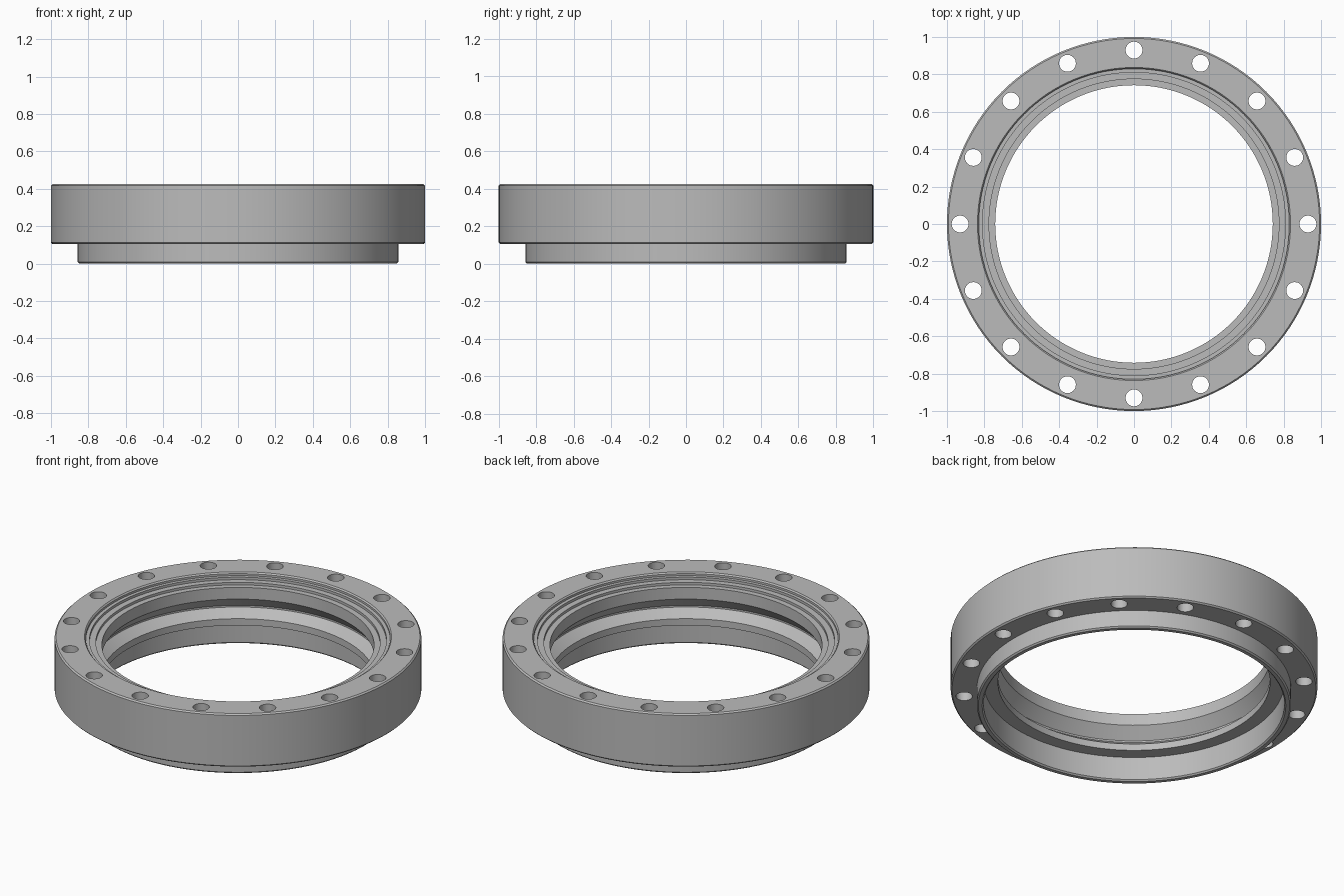
import bpy, bmesh, math
from mathutils import Matrix, Vector

default = bpy.data.objects.get("Cube")
if default:
    bpy.data.objects.remove(default, do_unlink=True)

SEGMENTS = 128
HOLES = 16
TOP = 0.425
FLANGE_BOTTOM = 0.105
EDGE = 0.008

# Single machined metal colour
metal = bpy.data.materials.new("grey metal")
metal.use_nodes = True
colour = (0.5, 0.5, 0.5, 1)
metal.diffuse_color = colour
metal.node_tree.nodes["Principled BSDF"].inputs["Base Color"].default_value = colour


def make_object(name, bm):
    bmesh.ops.recalc_face_normals(bm, faces=bm.faces)
    mesh = bpy.data.meshes.new(name)
    bm.to_mesh(mesh)
    bm.free()
    mesh.materials.append(metal)
    obj = bpy.data.objects.new(name, mesh)
    bpy.context.collection.objects.link(obj)
    return obj


def lathe(name, profile):
    """Revolve a closed (radius, height) profile about the z axis."""
    bm = bmesh.new()
    rings = []
    for i in range(SEGMENTS):
        turn = Matrix.Rotation(2 * math.pi * i / SEGMENTS, 3, "Z")
        rings.append([bm.verts.new(turn @ Vector((r, 0, z))) for r, z in profile])
    count = len(profile)
    for i, ring in enumerate(rings):
        following = rings[(i + 1) % SEGMENTS]
        for j in range(count):
            k = (j + 1) % count
            bm.faces.new((ring[j], following[j], following[k], ring[k]))
    return make_object(name, bm)


# Flange outside, then the bore from top to bottom
profile = [
    # spigot and flange
    (0.857 - EDGE, 0), (0.857, EDGE), (0.857, FLANGE_BOTTOM),
    (1 - EDGE, FLANGE_BOTTOM), (1, FLANGE_BOTTOM + EDGE),
    (1, TOP - EDGE), (1 - EDGE, TOP),
    # stepped mouth
    (0.837, TOP), (0.83, TOP - EDGE), (0.83, 0.405), (0.81, 0.405),
    (0.81, 0.39), (0.775, 0.39), (0.775, 0.375), (0.742, 0.375),
    # tapered groove between the two lips
    (0.742, 0.305), (0.80, 0.24), (0.80, 0.23), (0.742, 0.187),
    # lower lip and bottom recess
    (0.742, 0.147), (0.82, 0.147), (0.82, EDGE), (0.82 + EDGE, 0),
]
ring = lathe("flange_ring", profile)

# Bolt hole cutters
bm = bmesh.new()
for i in range(HOLES):
    place = (Matrix.Rotation(2 * math.pi * i / HOLES, 4, "Z")
             @ Matrix.Translation((0.93, 0, 0.25)))
    bmesh.ops.create_cone(bm, cap_ends=True, segments=32, radius1=0.045,
                          radius2=0.045, depth=0.6, matrix=place)
cutter = make_object("bolt_hole_cutter", bm)
cutter.hide_render = True

# Cut the holes and smooth the curved walls
boolean = ring.modifiers.new("bolt holes", "BOOLEAN")
boolean.operation = "DIFFERENCE"
boolean.solver = "EXACT"
boolean.object = cutter
bpy.ops.object.select_all(action="DESELECT")
bpy.context.view_layer.objects.active = ring
ring.select_set(True)
bpy.ops.object.modifier_apply(modifier=boolean.name)
bpy.data.objects.remove(cutter, do_unlink=True)
bpy.ops.object.shade_smooth_by_angle(angle=math.radians(25))
